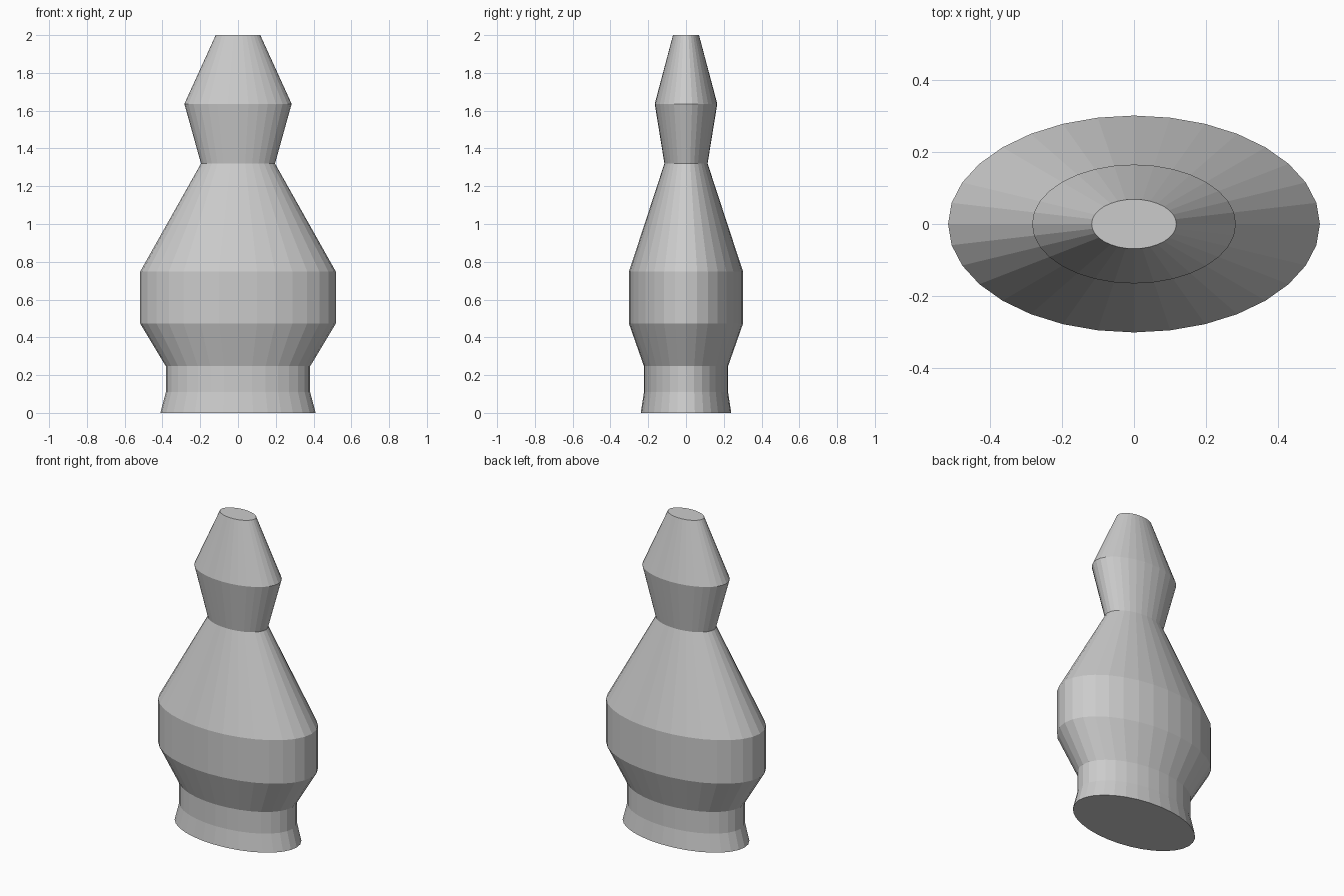
import bpy, bmesh
from math import sin, cos, pi

if "Cube" in bpy.data.objects:
    bpy.data.objects.remove(bpy.data.objects["Cube"])

SIDES = 32
DEPTH = 0.583  # front-to-back squash of the oval section

# Profile: (half width, height) from the foot to the tip
PROFILE = [(0.411, 0.0), (0.382, 0.11), (0.382, 0.247), (0.518, 0.473),
           (0.518, 0.748), (0.196, 1.32), (0.284, 1.636), (0.118, 2.0)]


def oval_ring(bm, r, z):
    return [bm.verts.new((r * cos(2 * pi * i / SIDES),
                          r * DEPTH * sin(2 * pi * i / SIDES), z))
            for i in range(SIDES)]


# Oval turned body with flat caps
bm = bmesh.new()
rings = [oval_ring(bm, r, z) for r, z in PROFILE]
for low, high in zip(rings, rings[1:]):
    for i in range(SIDES):
        j = (i + 1) % SIDES
        bm.faces.new((low[i], low[j], high[j], high[i]))
bm.faces.new(rings[0][::-1])
bm.faces.new(rings[-1])

mesh = bpy.data.meshes.new("oval_body")
bm.to_mesh(mesh)
bm.free()
body = bpy.data.objects.new("oval_body", mesh)
bpy.context.collection.objects.link(body)
